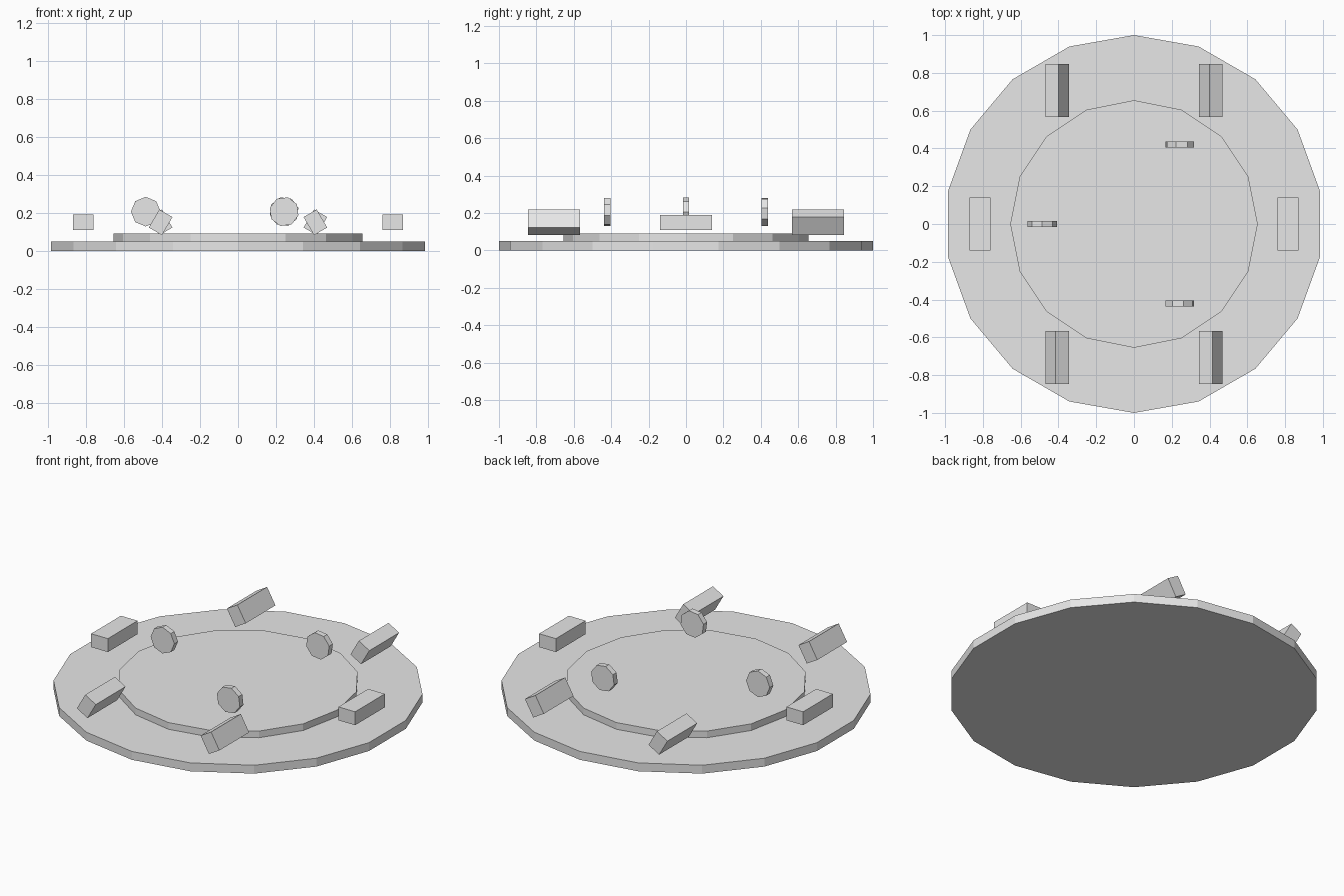
import bpy
from math import cos, sin, radians

cube = bpy.data.objects.get("Cube")
if cube:
    bpy.data.objects.remove(cube, do_unlink=True)

# Single flat colour
grey = bpy.data.materials.new("light_grey")
grey.use_nodes = True
colour = (0.8, 0.8, 0.8, 1)
grey.diffuse_color = colour
grey.node_tree.nodes["Principled BSDF"].inputs["Base Color"].default_value = colour


def finish(name):
    obj = bpy.context.object
    obj.name = name
    obj.data.materials.append(grey)
    return obj


def drum(name, sides, radius, depth, location, rotation=(0, 0, 0)):
    bpy.ops.mesh.primitive_cylinder_add(vertices=sides, radius=radius, depth=depth,
                                        location=location, rotation=rotation)
    return finish(name)


def block(name, size, location, rotation):
    bpy.ops.mesh.primitive_cube_add(size=1, location=location, rotation=rotation)
    obj = finish(name)
    obj.scale = size
    return obj


def on_ring(radius, angle, z):
    return (radius * cos(angle), radius * sin(angle), z)


# Stepped platform
drum("base_plate", 18, 1.0, 0.05, (0, 0, 0.025))
drum("upper_plate", 16, 0.655, 0.04, (0, 0, 0.07))

# Ring of blocks, each rolled about the y axis by its place on the ring
for i in range(6):
    a = radians(60 * i)
    block(f"rim_block_{i + 1}", (0.11, 0.28, 0.08), on_ring(0.815, a, 0.15), (0, -a, 0))

# Upright eight-sided discs, rolled the same way
for i in range(3):
    a = radians(60 + 120 * i)
    drum(f"upright_disc_{i + 1}", 8, 0.078, 0.034, on_ring(0.486, a, 0.206),
         (radians(90), -a, 0))
